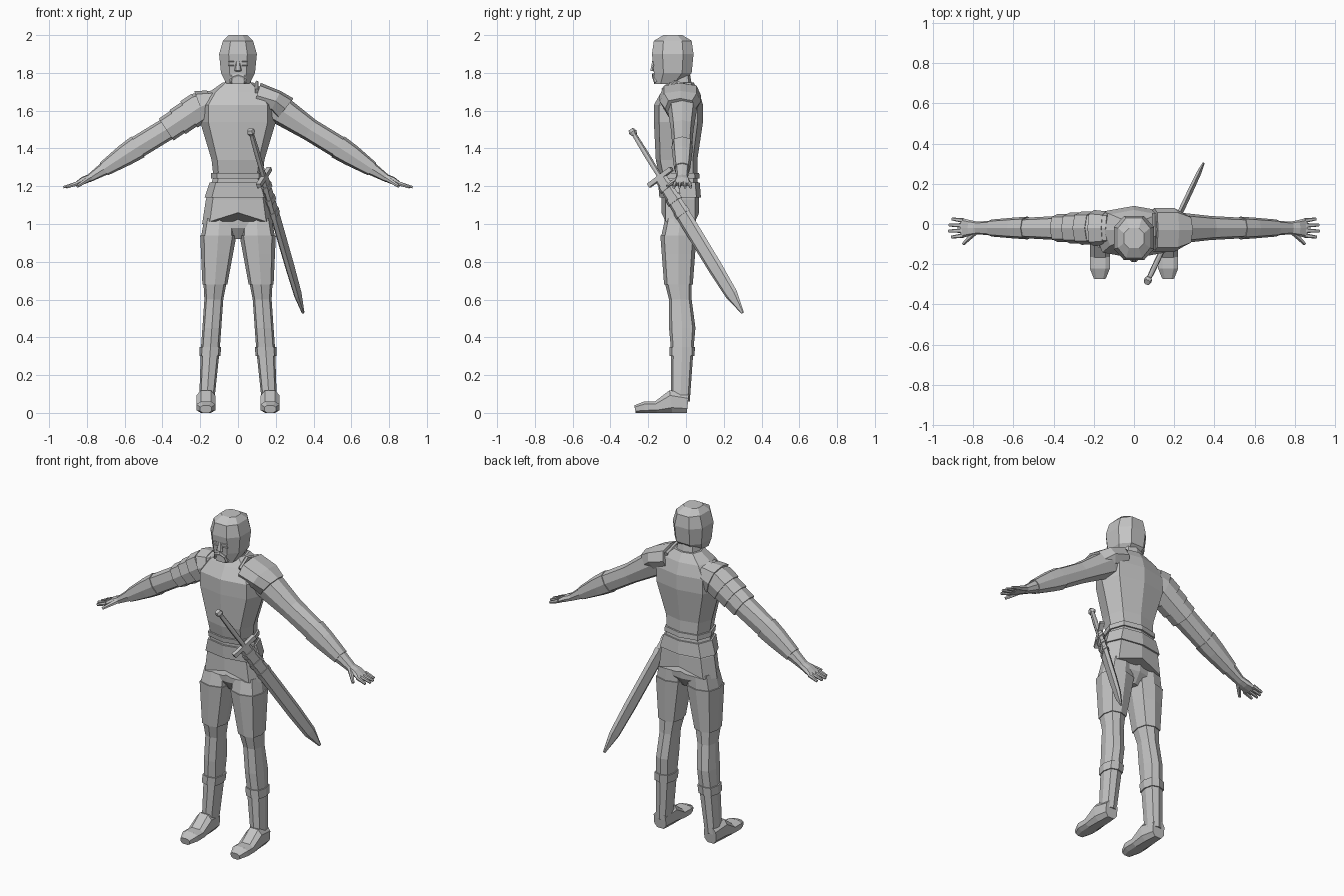
import bpy, bmesh, math
from mathutils import Vector

if "Cube" in bpy.data.objects:
    bpy.data.objects.remove(bpy.data.objects["Cube"])

shade = (.55, .55, .55, 1)
grey = bpy.data.materials.new("plain_grey")
grey.use_nodes = True
grey.diffuse_color = shade
grey.node_tree.nodes["Principled BSDF"].inputs["Base Color"].default_value = shade

SIDEWAYS, DEPTH, UP = Vector((1, 0, 0)), Vector((0, 1, 0)), Vector((0, 0, 1))
flat_fronted = math.pi / 8


def soften(value, power):
    """Push a cosine or sine outwards so that a ring becomes boxier."""
    if abs(value) < .001:
        return 0
    return math.copysign(abs(value) ** power, value)


def loft(name, rings, sides=8, turn=0, power=.7, mirror=False):
    """Skin a list of (centre, u, v) rings and cap both ends."""
    bm = bmesh.new()
    loops = []
    for centre, u, v in rings:
        angles = [math.tau * i / sides + turn for i in range(sides)]
        loops.append([bm.verts.new(centre
                                   + u * soften(math.cos(a) / math.cos(turn), power)
                                   + v * soften(math.sin(a) / math.cos(turn), power))
                      for a in angles])
    for lower, upper in zip(loops, loops[1:]):
        for i in range(sides):
            bm.faces.new((lower[i - 1], lower[i], upper[i], upper[i - 1]))
    bm.faces.new(loops[0])
    bm.faces.new(loops[-1])
    bmesh.ops.recalc_face_normals(bm, faces=bm.faces)
    mesh = bpy.data.meshes.new(name)
    bm.to_mesh(mesh)
    bm.free()
    mesh.materials.append(grey)
    obj = bpy.data.objects.new(name, mesh)
    bpy.context.collection.objects.link(obj)
    if mirror:
        obj.modifiers.new("Mirror", 'MIRROR')
    return obj


def stack(name, rows, centre_x=lambda z: 0, **options):
    """Level rings from rows of (height, centre y, half width, half depth)."""
    rings = [(Vector((centre_x(z), y, z)), SIDEWAYS * width, DEPTH * depth)
             for z, y, width, depth in rows]
    return loft(name, rings, **options)


def tube(name, points, wide=DEPTH, **options):
    """Rings across a path of (position, half width along wide, half thickness)."""
    path = [Vector(p) for p, width, thickness in points]
    rings = []
    for i, (p, width, thickness) in enumerate(points):
        along = path[min(i + 1, len(path) - 1)] - path[max(i - 1, 0)]
        v = along.cross(wide).normalized()
        u = v.cross(along).normalized()
        rings.append((path[i], u * width, v * thickness))
    return loft(name, rings, **options)


def section(rows, key, grow):
    """Row interpolated at a key, with both half sizes grown."""
    ordered = sorted(rows)
    for low, high in zip(ordered, ordered[1:]):
        if low[0] <= key <= high[0]:
            t = (key - low[0]) / (high[0] - low[0])
            row = [a + (b - a) * t for a, b in zip(low, high)]
            return row[0], row[1], row[2] + grow, row[3] + grow


# Head, neck and face
stack("neck", [(1.68, -.03, .08, .07), (1.8, -.04, .06, .06)])
stack("head", [(1.74, -.1, .06, .07), (1.8, -.07, .09, .1), (1.9, -.07, .1, .11),
               (1.97, -.07, .08, .1), (2, -.07, .05, .05)], turn=flat_fronted, power=.8)
tube("nose", [((0, -.17, 1.86), .01, .01), ((0, -.18, 1.81), .02, .01)], wide=SIDEWAYS, sides=6)
for name, z in (("brow", 1.86), ("eye", 1.84)):
    tube(name, [((.02, -.17, z), .01, .005), ((.05, -.17, z), .01, .005)], sides=4, mirror=True)
tube("moustache", [((0, -.17, 1.79), .01, .01), ((.03, -.17, 1.78), .01, .01),
                   ((.04, -.16, 1.75), .01, .01)], sides=6, mirror=True)

# Tunic, with its hem rising towards the middle
torso_rows = [(1, -.03, .19, .1), (1.13, -.03, .17, .1), (1.25, -.04, .13, .1),
              (1.34, -.05, .14, .11), (1.54, -.04, .2, .13), (1.63, -.04, .2, .13),
              (1.7, -.03, .15, .1), (1.75, -.03, .08, .07)]
tunic = stack("tunic", torso_rows)
hem_height, hem_half_width = torso_rows[0][0], torso_rows[0][2]
for vertex in tunic.data.vertices:
    if vertex.co.z < hem_height + .01:
        vertex.co.z += .06 * (1 - abs(vertex.co.x) / hem_half_width)
stack("pelvis", [(.92, -.03, .04, .04), (.98, -.03, .14, .08), (1.1, -.03, .16, .09)])

# Belts follow the tunic and stand off it
for name, bottom, top in (("belt", 1.14, 1.22), ("upper_belt", 1.24, 1.27)):
    stack(name, [section(torso_rows, z, .01) for z in (bottom, top)])


# Legs lean outwards towards the ground; guards and cuffs follow them
def leg_centre(z):
    return .17 - .07 * z


leg_rows = [(1.03, -.03, .08, .08), (.94, -.04, .09, .09), (.68, -.04, .06, .07),
            (.6, -.03, .05, .06), (.45, -.02, .05, .07), (.34, -.02, .05, .06),
            (.06, -.03, .04, .05)]
stack("leg", leg_rows, leg_centre, mirror=True)
for name, heights, grow in (("thigh_guard", (.94, .84, .68), .006),
                            ("boot_cuff", (.35, .3), .007)):
    stack(name, [section(leg_rows, z, grow) for z in heights], leg_centre, mirror=True)
foot_shape = [(.01, .04, .05), (-.08, .05, .06), (-.16, .05, .03), (-.22, .05, .03),
              (-.27, .03, .02)]
tube("foot", [((.17, y, height), width, height) for y, width, height in foot_shape],
     wide=SIDEWAYS, turn=flat_fronted, mirror=True)

# Arms, from rows of (x, height, half depth, half thickness)
arm_rows = [(.12, 1.65, .08, .06), (.2, 1.62, .08, .08), (.38, 1.5, .06, .06),
            (.56, 1.39, .05, .06), (.68, 1.31, .04, .04), (.79, 1.24, .03, .02)]


def sleeve(name, rows, side=1, **options):
    tube(name, [((x * side, -.02, z), depth, thickness) for x, z, depth, thickness in rows],
         **options)


sleeve("arm", arm_rows, mirror=True)
sleeve("forearm_guard", [section(arm_rows, x, .005) for x in (.53, .6, .71)], mirror=True)

# Overlapping layers on the right shoulder
for i in range(4):
    inner = .14 + i * .06
    sleeve("right_shoulder_layer", [section(arm_rows, inner, .003),
                                    section(arm_rows, inner + .06, .01)], side=-1)

# Tall collared plate on the left shoulder
tube("left_shoulder_plate", [((.1, -.03, 1.68), .11, .07), ((.2, -.03, 1.65), .11, .06),
                             ((.25, -.03, 1.61), .08, .07)])
tube("left_collar", [((.1, -.12, 1.7), .02, .01), ((.1, -.06, 1.74), .02, .01),
                     ((.1, .05, 1.71), .02, .01)], wide=UP, sides=6)

# Hands: four fingers fan out from the palm
tube("palm", [((.77, -.02, 1.25), .03, .02), ((.82, -.02, 1.23), .04, .02),
              ((.86, -.02, 1.21), .05, .01)], mirror=True)
for i, name in enumerate(("index_finger", "middle_finger", "ring_finger", "little_finger")):
    spread = (i - 1.5) * .025
    reach = .93 - .015 * abs(i - 1.4)
    tube(name, [((.85, spread - .02, 1.215), .012, .012),
                ((reach, spread * 1.2 - .02, 1.195), .007, .007)], sides=6, mirror=True)
tube("thumb", [((.79, -.04, 1.24), .015, .015), ((.85, -.1, 1.2), .008, .008)],
     sides=6, mirror=True)

# Sheathed sword, laid along one slanted line
pommel_end, blade_tip = Vector((.065, -.29, 1.5)), Vector((.345, .3, .53))
along_sword = blade_tip - pommel_end
edge = along_sword.cross(UP).cross(along_sword).normalized()


def on_sword(name, rows, **options):
    """Part of the sword from rows of (fraction of length, half width, half thickness)."""
    tube(name, [(pommel_end.lerp(blade_tip, t), width, thickness)
                for t, width, thickness in rows], wide=edge, **options)


on_sword("pommel", [(0, .015, .015), (.015, .022, .02), (.03, .013, .013)])
on_sword("grip", [(.02, .012, .012), (.13, .015, .014), (.25, .013, .013)])
on_sword("crossguard", [(.25, .08, .013), (.27, .08, .013)],
         sides=4, turn=math.pi / 4, power=1)
on_sword("scabbard", [(.27, .036, .015), (.5, .043, .016), (.75, .042, .015),
                      (.9, .036, .013), (1, .008, .006)], sides=6)
for i in range(3):
    start = .3 + i * .07
    on_sword("scabbard_band", [(start, .045, .02), (start + .025, .045, .02)], sides=6)
tube("scabbard_strap", [((.1, -.12, 1.19), .016, .008), ((.165, -.09, 1.17), .016, .008)],
     wide=UP, sides=4)
